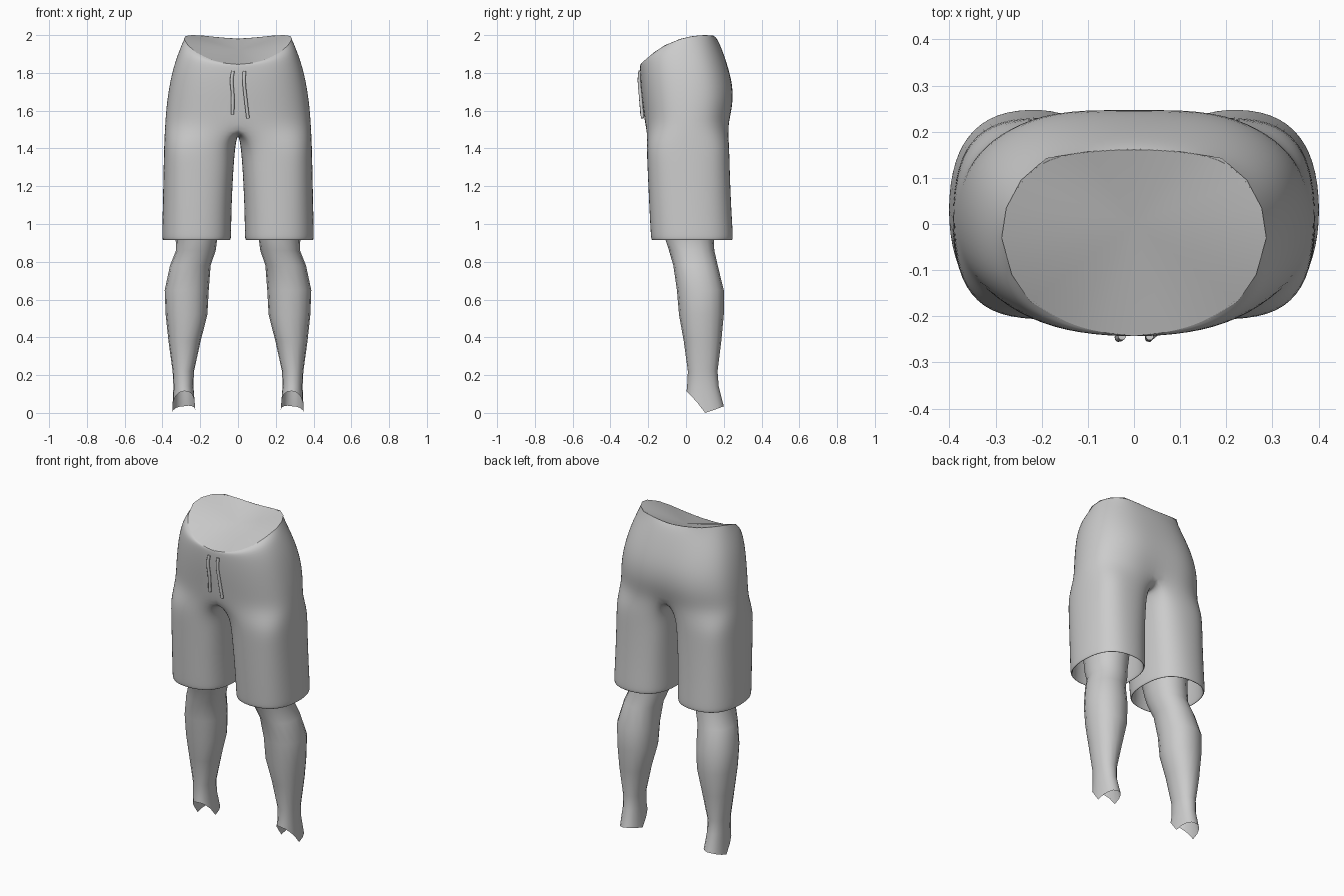
import bpy, bmesh
from math import sin, cos, pi, radians

if "Cube" in bpy.data.objects:
    bpy.data.objects.remove(bpy.data.objects["Cube"])


def sgn_pow(v, e):
    return (abs(v) ** e) * (1 if v >= 0 else -1)


def finish(bm, name, mirror=True, subsurf=0):
    bmesh.ops.recalc_face_normals(bm, faces=bm.faces)
    me = bpy.data.meshes.new(name)
    bm.to_mesh(me)
    bm.free()
    me.shade_smooth()
    ob = bpy.data.objects.new(name, me)
    bpy.context.collection.objects.link(ob)
    if mirror:
        m = ob.modifiers.new("mirror", 'MIRROR')
        m.use_clip = True
        m.merge_threshold = 0.0005
    if subsurf:
        s = ob.modifiers.new("smooth", 'SUBSURF')
        s.levels = s.render_levels = subsurf
    return ob


def bridge(bm, a, b, closed):
    n = len(a)
    for i in range(n if closed else n - 1):
        j = (i + 1) % n
        bm.faces.new((a[i], a[j], b[j], b[i]))


N = 11   # points on each half section, front centre to back centre
K = 5    # points running under the crotch

# Waist rim, half outline seen from above with height
RIM = [(0, -.243, 1.845), (.07, -.236, 1.85), (.145, -.217, 1.868), (.225, -.168, 1.91),
       (.265, -.11, 1.947), (.287, -.03, 1.98), (.277, .035, 1.995), (.245, .095, 2.0),
       (.19, .143, 1.998), (.1, .157, 1.988), (0, .163, 1.98)]

# Torso sections: front z, back z, half width, front y, back y, centre cleft
TORSO = [(1.825, 1.955, .308, -.247, .182, 0),
         (1.76, 1.85, .345, -.245, .222, .003),
         (1.68, 1.73, .37, -.238, .258, .008),
         (1.60, 1.62, .384, -.228, .26, .015),
         (1.51, 1.52, .391, -.218, .238, .03)]

# Shorts leg sections: z, inner x, outer x, front y, back y, exponent
SHORTS = [(1.42, .012, .395, -.214, .234, .72),
          (1.30, .022, .398, -.209, .236, .76),
          (1.10, .032, .402, -.2, .244, .8),
          (.96, .034, .406, -.193, .253, .82),
          (.92, .035, .406, -.19, .254, .82),
          (.912, .042, .399, -.183, .247, .82),
          (.93, .05, .391, -.175, .239, .82),
          (1.08, .05, .388, -.175, .235, .82)]

# Shorts: torso half splitting into a leg tube
bm = bmesh.new()
prev = [bm.verts.new(p) for p in RIM]
for zf, zb, w, yf, yb, cleft in TORSO:
    ring = []
    for i in range(N):
        t = i / (N - 1)
        a = -pi / 2 + pi * t
        x = 0 if i in (0, N - 1) else w * sgn_pow(cos(a), .8)
        y = (yf + yb) / 2 + (yb - yf) / 2 * sgn_pow(sin(a), .8)
        if i == N - 1:
            y -= cleft
        s = sin(min(1, t * 1.3) * pi / 2)
        ring.append(bm.verts.new((x, y, zf + (zb - zf) * s)))
    bridge(bm, prev, ring, False)
    prev = ring
y0, y1 = prev[-1].co.y, prev[0].co.y
under = [bm.verts.new((0, y0 + (y1 - y0) * k / (K + 1), 1.51 - .03 * sin(pi * k / (K + 1))))
         for k in range(1, K + 1)]
prev = prev + under
for z, xi, xo, yf, yb, e in SHORTS:
    angles = [radians(-125 + 25 * i) for i in range(N)]
    angles += [radians(125 + 110 * k / (K + 1)) for k in range(1, K + 1)]
    ring = [bm.verts.new(((xi + xo) / 2 + (xo - xi) / 2 * sgn_pow(cos(a), e),
                          (yf + yb) / 2 + (yb - yf) / 2 * sgn_pow(sin(a), e), z))
            for a in angles]
    bridge(bm, prev, ring, True)
    prev = ring
finish(bm, "shorts", subsurf=2)

# Shallow fill closing the waist
bm = bmesh.new()
rim = [bm.verts.new(p) for p in RIM]
hub = bm.verts.new((0, 0, 1.92))
for a, b in zip(rim, rim[1:]):
    bm.faces.new((a, b, hub))
finish(bm, "waist_fill")

# Bare legs: z, inner x, outer x, front y, back y
LEG = [(1.1, .08, .33, -.14, .15), (.92, .11, .33, -.11, .147), (.86, .118, .328, -.09, .15),
       (.78, .145, .36, -.067, .168), (.65, .155, .388, -.048, .2),
       (.52, .162, .383, -.037, .2), (.38, .198, .368, -.012, .187),
       (.22, .233, .346, .01, .167), (.14, .236, .342, .006, .173), (0, .226, .348, .003, .2)]
bm = bmesh.new()
prev = None
for z, xi, xo, yf, yb in LEG:
    ring = []
    for i in range(16):
        a = 2 * pi * i / 16
        s = sin(a)
        # Ragged ankle opening, high at the front
        zz = z if z else .115 * max(0, -s) ** .8 + .035 * max(0, s) + .015 * max(0, -cos(a))
        ring.append(bm.verts.new(((xi + xo) / 2 + (xo - xi) / 2 * sgn_pow(cos(a), .92),
                                  (yf + yb) / 2 + (yb - yf) / 2 * sgn_pow(s, .92), zz)))
    if prev:
        bridge(bm, prev, ring, True)
    prev = ring
finish(bm, "legs")


# Drawstrings hanging at the front
def drawstring(name, pts):
    cu = bpy.data.curves.new(name, 'CURVE')
    cu.dimensions = '3D'
    cu.bevel_depth = .009
    cu.bevel_resolution = 2
    cu.use_fill_caps = True
    cu.resolution_u = 6
    sp = cu.splines.new('BEZIER')
    sp.bezier_points.add(len(pts) - 1)
    for bp, p in zip(sp.bezier_points, pts):
        bp.co = p
        bp.handle_left_type = bp.handle_right_type = 'AUTO'
    bpy.context.collection.objects.link(bpy.data.objects.new(name, cu))


drawstring("left_drawstring", [(-.026, -.243, 1.81), (-.033, -.247, 1.77),
                               (-.028, -.241, 1.68), (-.029, -.233, 1.58)])
drawstring("right_drawstring", [(.034, -.243, 1.81), (.032, -.247, 1.76),
                                (.04, -.24, 1.67), (.053, -.23, 1.56)])
